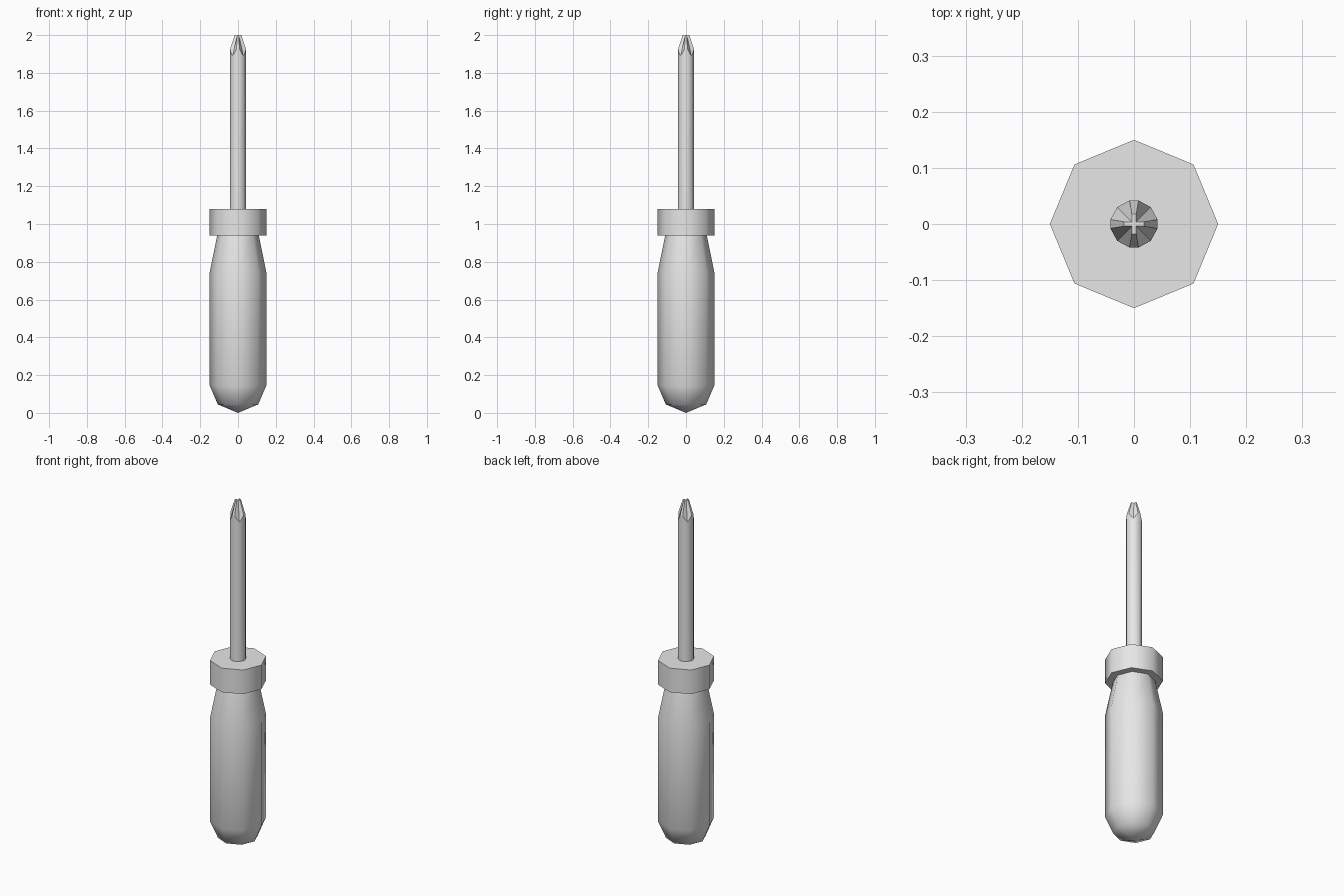
import bpy
import bmesh
import math

cube = bpy.data.objects.get("Cube")
if cube:
    bpy.data.objects.remove(cube, do_unlink=True)

grey = bpy.data.materials.new("plain_grey")
grey.use_nodes = True
grey.diffuse_color = (0.8, 0.8, 0.8, 1)
grey.node_tree.nodes["Principled BSDF"].inputs["Base Color"].default_value = (0.8, 0.8, 0.8, 1)


def loft(name, rings, flat_from=None):
    """Skin closed rings of equal count; a one-point ring makes a pointed end."""
    bm = bmesh.new()
    loops = [[bm.verts.new(p) for p in ring] for ring in rings]
    for level, (low, high) in enumerate(zip(loops, loops[1:])):
        n = len(high)
        for i in range(n):
            j = (i + 1) % n
            if len(low) == 1:
                corners = (low[0], high[j], high[i])
            else:
                corners = (low[i], low[j], high[j], high[i])
            face = bm.faces.new(corners)
            face.smooth = flat_from is None or level < flat_from
    for end in (loops[0], loops[-1]):
        if len(end) > 1:
            bm.faces.new(end).smooth = False
    bmesh.ops.recalc_face_normals(bm, faces=bm.faces)
    mesh = bpy.data.meshes.new(name)
    bm.to_mesh(mesh)
    bm.free()
    mesh.materials.append(grey)
    obj = bpy.data.objects.new(name, mesh)
    bpy.context.collection.objects.link(obj)
    return obj


def octagon(radius, z):
    if radius == 0:
        return [(0, 0, z)]
    return [(radius * math.cos(k * math.pi / 4), radius * math.sin(k * math.pi / 4), z)
            for k in range(8)]


def cross_ring(arm, half_width, corner, z_arm, z_corner):
    """Twelve points: a narrow flat on each axis and one corner per quadrant."""
    ring = []
    for k in range(4):
        c, s = round(math.cos(k * math.pi / 2)), round(math.sin(k * math.pi / 2))
        for x, y, z in ((arm, -half_width, z_arm), (arm, half_width, z_arm),
                        (corner, corner, z_corner)):
            ring.append((x * c - y * s, x * s + y * c, z))
    return ring


# Grip and collar, turned from one eight-sided profile
profile = [(0, 0), (0.107, 0.045), (0.15, 0.145), (0.15, 0.745),
           (0.11, 0.94), (0.15, 0.94), (0.15, 1.08)]
handle = loft("handle", [octagon(r, z) for r, z in profile])

bpy.ops.object.select_all(action="DESELECT")
handle.select_set(True)
bpy.context.view_layer.objects.active = handle
bpy.ops.object.shade_smooth_by_angle(angle=math.radians(50))

# Round shaft ending in a tapered, fluted cross tip
loft("shaft", [
    cross_ring(0.042, 0.008, 0.03, 1.07, 1.07),
    cross_ring(0.042, 0.008, 0.03, 1.925, 1.885),
    cross_ring(0.018, 0.004, 0.004, 2.0, 2.0),
], flat_from=1)
